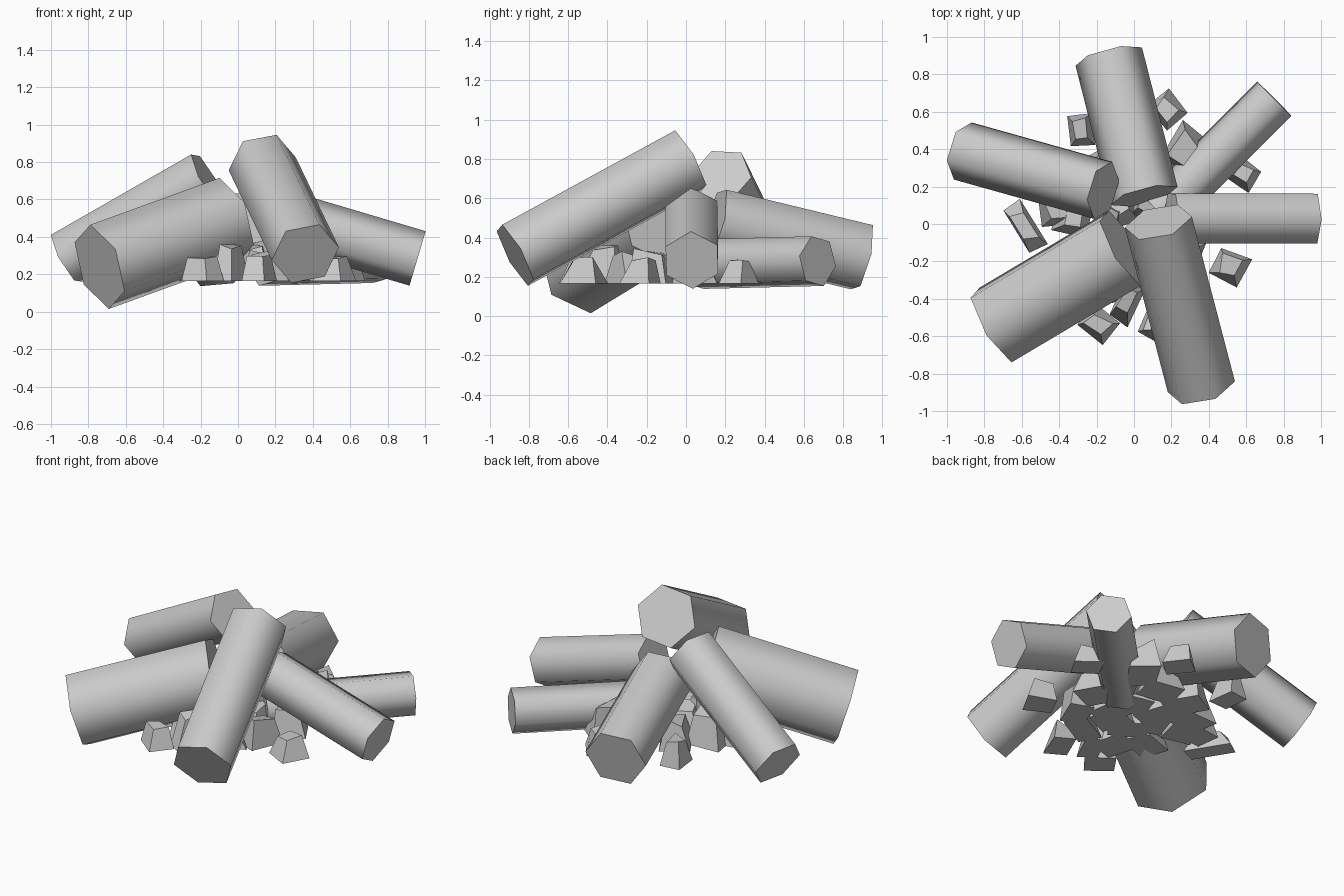
import bpy, bmesh, math, random
from mathutils import Vector, Matrix

if "Cube" in bpy.data.objects:
    bpy.data.objects.remove(bpy.data.objects["Cube"], do_unlink=True)

grey = bpy.data.materials.new("plain grey")
grey.use_nodes = True
grey.diffuse_color = (0.6, 0.6, 0.6, 1)
grey.node_tree.nodes["Principled BSDF"].inputs["Base Color"].default_value = (0.6, 0.6, 0.6, 1)
random.seed(4)


def finish(bm, name):
    mesh = bpy.data.meshes.new(name)
    bm.to_mesh(mesh)
    bm.free()
    mesh.materials.append(grey)
    obj = bpy.data.objects.new(name, mesh)
    bpy.context.collection.objects.link(obj)
    return obj


def log(name, outer, inner, radius, corner):
    """Six-sided log between two end centres; corner points to one of its edges."""
    a, b = Vector(outer), Vector(inner)
    z = (b - a).normalized()
    x = Vector(corner)
    x = (x - z * x.dot(z)).normalized()
    turn = Matrix((x, z.cross(x), z)).transposed().to_4x4()
    bm = bmesh.new()
    # bmesh cones start on the y axis, so a quarter turn puts a corner on x
    bmesh.ops.create_cone(bm, cap_ends=True, segments=6, radius1=radius, radius2=radius,
                          depth=(b - a).length,
                          matrix=Matrix.Translation((a + b) / 2) @ turn @ Matrix.Rotation(math.pi / 2, 4, "Z"))
    obj = finish(bm, name)
    bpy.ops.object.select_all(action="DESELECT")
    obj.select_set(True)
    bpy.context.view_layer.objects.active = obj
    bpy.ops.object.shade_smooth_by_angle(angle=math.radians(75))


def chip(name, x, y, length, width, angle, height):
    """Flat-bottomed splinter that narrows to an uneven top."""
    bm = bmesh.new()
    bmesh.ops.create_cube(bm, size=1)
    for v in bm.verts:
        if v.co.z > 0:
            v.co.x = v.co.x * 0.55 + random.uniform(-0.1, 0.1)
            v.co.y = v.co.y * 0.55 + random.uniform(-0.1, 0.1)
            v.co.z += random.uniform(-0.25, 0.05)
        else:
            v.co.x *= random.uniform(0.85, 1.1)
            v.co.y *= random.uniform(0.85, 1.1)
    place = (Matrix.Translation((x, y, 0.165 + height / 2))
             @ Matrix.Rotation(math.radians(angle), 4, "Z")
             @ Matrix.Diagonal((length, width, height, 1)))
    bmesh.ops.transform(bm, matrix=place, verts=bm.verts)
    finish(bm, name)


# Logs leaning together
log("front_log", (0.36, -0.87, 0.31), (0.13, 0.01, 0.79), 0.185, (1, 0, 0.1))
log("front_right_log", (-0.74, -0.54, 0.24), (-0.05, -0.13, 0.49), 0.237, (-0.05, -0.056, 0.23))
log("back_right_log", (-0.915, 0.39, 0.285), (-0.165, 0.18, 0.715), 0.16, (-0.085, -0.05, 0.125))
log("back_log", (-0.135, 0.895, 0.30), (0.055, 0.15, 0.48), 0.185, (0.065, 0.055, 0.16))
log("back_left_log", (0.75, 0.67, 0.28), (0.14, 0.06, 0.265), 0.133, (0.03, -0.03, 0.128))
log("left_log", (0.96, 0.03, 0.285), (0.2, 0.03, 0.51), 0.152, (0.04, -0.005, 0.145))

# Loose chips around the edge: x, y, length, width, angle, height
outer_chips = [
    (-0.59, -0.01, 0.28, 0.11, -58, 0.13),
    (-0.28, 0.50, 0.18, 0.13, 95, 0.16),
    (0.18, 0.61, 0.18, 0.15, -50, 0.14),
    (0.27, 0.40, 0.24, 0.18, 55, 0.19),
    (0.58, 0.27, 0.18, 0.15, -35, 0.14),
    (0.51, -0.23, 0.19, 0.17, -25, 0.15),
    (-0.19, -0.54, 0.19, 0.15, -40, 0.15),
    (-0.04, -0.42, 0.22, 0.12, 65, 0.19),
    (0.12, -0.52, 0.20, 0.14, 70, 0.14),
    (-0.41, 0.07, 0.18, 0.16, 10, 0.18),
]
for i, c in enumerate(outer_chips):
    chip(f"outer_chip_{i + 1}", *c)

# Heaped chips beneath the logs, in two rings
n = 0
for count, ring in ((6, 0.14), (10, 0.33)):
    for k in range(count):
        n += 1
        a = math.tau * (k + random.uniform(-0.2, 0.2)) / count
        chip(f"inner_chip_{n}", ring * math.cos(a), ring * math.sin(a),
             random.uniform(0.18, 0.25), random.uniform(0.14, 0.19),
             random.uniform(0, 180), random.uniform(0.15, 0.22))
